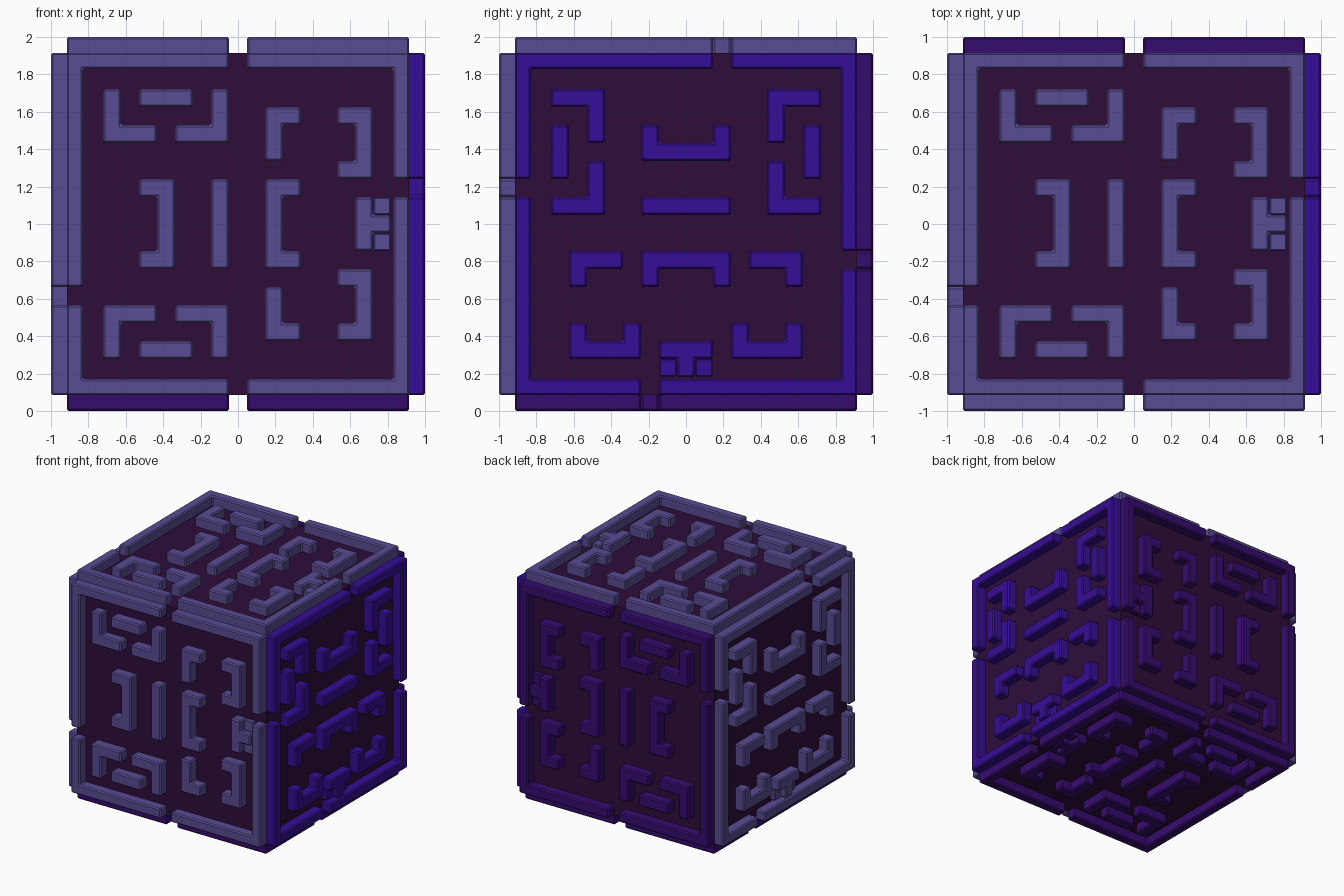
import bpy, bmesh
from mathutils import Vector, Matrix

if "Cube" in bpy.data.objects:
    bpy.data.objects.remove(bpy.data.objects["Cube"])

N = 19            # maze cells per side
HALF = 0.915      # half size of the core cube
H = 0.085         # wall height
CELL = 2 * HALF / N


def material(name, r, g, b):
    lin = lambda c: ((c / 255 + 0.055) / 1.055) ** 2.4 if c > 10 else c / 255 / 12.92
    m = bpy.data.materials.new(name)
    m.diffuse_color = (lin(r), lin(g), lin(b), 1)
    m.use_nodes = True
    m.node_tree.nodes["Principled BSDF"].inputs["Base Color"].default_value = m.diffuse_color
    return m


FLOOR = material("dark plum", 46, 13, 58)
SLATE = material("slate violet", 89, 76, 147)
BLUE = material("deep blue violet", 54, 14, 150)
PURPLE = material("dark purple", 54, 12, 110)

# Half of the maze pattern; the other half mirrors it ('o' = low block)
ROWS = ["...................",
        "...................",
        "..#.###.#..........",
        "..#.....#..##..##..",
        "..###.###..#....#..",
        "...........#....#..",
        "...............##..",
        "....##..#..##......",
        ".....#..#..#....#o.",
        ".....#..#..#....##."]


def pattern(ch):
    cells = set()
    for j, row in enumerate(ROWS):
        for i, c in enumerate(row):
            if c == ch:
                cells |= {(i, j), (i, N - 1 - j)}
    return cells


GRID = [-HALF + CELL * k for k in range(N + 1)]
FRAME_GRID = GRID[:]
FRAME_GRID[1], FRAME_GRID[N - 1] = -HALF + H, HALF - H


def raise_cells(name, cells, grid, height, matrix, mat, bevel, inset=0.0):
    """Raise a set of grid cells into walls with slightly bevelled edges."""
    bm = bmesh.new()
    for i, j in cells:
        x0, x1 = grid[i] + inset, grid[i + 1] - inset
        y0, y1 = grid[j] + inset, grid[j + 1] - inset
        c = [(x0, y0), (x1, y0), (x1, y1), (x0, y1)]
        bm.faces.new([bm.verts.new((x, y, height)) for x, y in c])
        for k, (di, dj) in enumerate([(0, -1), (1, 0), (0, 1), (-1, 0)]):
            if (i + di, j + dj) not in cells:
                a, b = c[k], c[(k + 1) % 4]
                bm.faces.new([bm.verts.new(p) for p in
                              ((*a, 0), (*b, 0), (*b, height), (*a, height))])
    bmesh.ops.remove_doubles(bm, verts=bm.verts[:], dist=0.0005)
    bmesh.ops.dissolve_limit(bm, angle_limit=0.05, verts=bm.verts[:], edges=bm.edges[:])
    me = bpy.data.meshes.new(name)
    bm.to_mesh(me)
    bm.free()
    me.transform(matrix)
    me.materials.append(mat)
    ob = bpy.data.objects.new(name, me)
    bpy.context.collection.objects.link(ob)
    mod = ob.modifiers.new("edge bevel", 'BEVEL')
    mod.width, mod.segments, mod.limit_method = bevel, 1, 'ANGLE'
    return ob


# Core cube: the maze floors
bpy.ops.mesh.primitive_cube_add(size=2 * HALF, location=(0, 0, 1))
core = bpy.context.object
core.name = "core_cube"
core.data.materials.append(FLOOR)

# Each side: normal, direction of the small den, colour, and the
# openings in the border at +u, -u, +v, -v
X, Y, Z = Vector((1, 0, 0)), Vector((0, 1, 0)), Vector((0, 0, 1))
SIDES = {"front": (-Y, X, SLATE, (11, 5, 9, 9)),
         "back": (Y, X, PURPLE, (11, 5, 9, 9)),
         "top": (Z, X, SLATE, (11, 5, 9, 9)),
         "bottom": (-Z, X, PURPLE, (11, 5, 9, 9)),
         "right": (X, -Z, BLUE, (7, 11, 11, 7)),
         "left": (-X, -Z, SLATE, (5, 13, 13, 5))}

for side, (n, u, mat, (gu, gU, gv, gV)) in SIDES.items():
    v = n.cross(u)
    matrix = Matrix.Translation(Z + n * HALF) @ Matrix((u, v, n)).transposed().to_4x4()
    # Border wall with four openings
    ring = {(i, j) for i in range(N) for j in range(N) if i in (0, N - 1) or j in (0, N - 1)}
    ring -= {(N - 1, gu), (0, gU), (gv, N - 1), (gV, 0)}
    raise_cells(side + "_border", ring, FRAME_GRID, H, matrix, mat, 0.01)
    # Inner maze walls and the low blocks of the den
    raise_cells(side + "_maze_walls", pattern('#'), GRID, H, matrix, mat, 0.01)
    raise_cells(side + "_den_blocks", pattern('o'), GRID, H / 2, matrix, mat, 0.006, 0.003)
